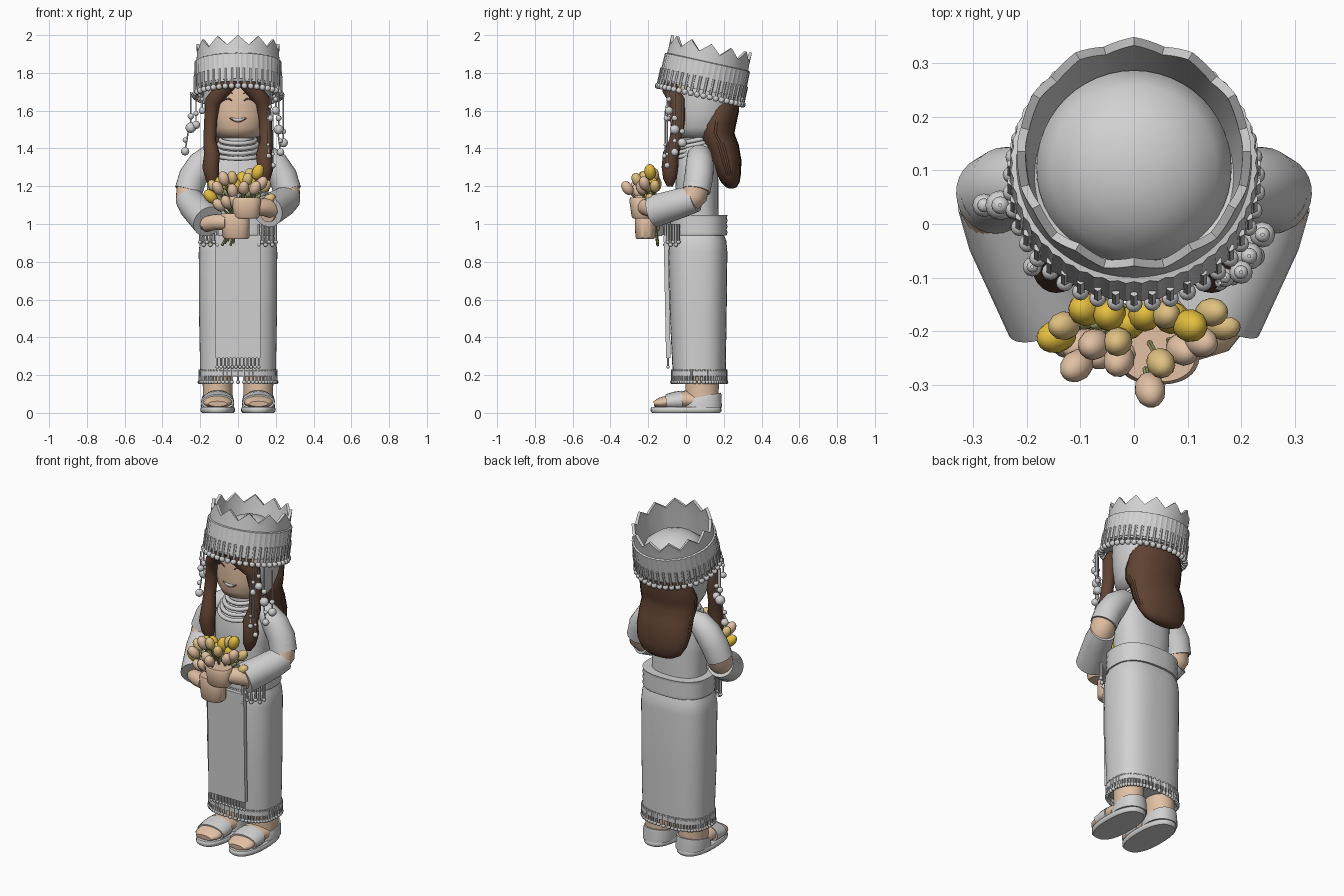
import bpy, bmesh, math
from mathutils import Vector, Matrix

if "Cube" in bpy.data.objects:
    bpy.data.objects.remove(bpy.data.objects["Cube"])

def material(name, c):
    m = bpy.data.materials.new(name)
    m.diffuse_color = (*c, 1)
    m.use_nodes = True
    m.node_tree.nodes["Principled BSDF"].inputs["Base Color"].default_value = m.diffuse_color
    return m

GREY = material("pale grey cloth", (0.64, 0.64, 0.64))
SKIN = material("skin", (0.76, 0.53, 0.37))
HAIR = material("brown hair", (0.115, 0.055, 0.032))
YELLOW = material("yellow petal", (0.78, 0.52, 0.05))
PALE = material("pale yellow petal", (0.74, 0.53, 0.22))
GREEN = material("green stem", (0.28, 0.31, 0.11))
DARK = material("dark line", (0.12, 0.045, 0.03))

def finish(name, bm, *mats, angle=45):
    bmesh.ops.recalc_face_normals(bm, faces=bm.faces)
    me = bpy.data.meshes.new(name)
    bm.to_mesh(me)
    bm.free()
    ob = bpy.data.objects.new(name, me)
    bpy.context.collection.objects.link(ob)
    for m in mats:
        me.materials.append(m)
    bpy.ops.object.select_all(action='DESELECT')
    ob.select_set(True)
    bpy.context.view_layer.objects.active = ob
    bpy.ops.object.shade_smooth_by_angle(angle=math.radians(angle))
    return ob

def skin_rings(bm, rings, caps=True):
    vr = [[bm.verts.new(p) for p in r] for r in rings]
    n = len(vr[0])
    for a, b in zip(vr, vr[1:]):
        for i in range(n):
            bm.faces.new((a[i], a[(i + 1) % n], b[(i + 1) % n], b[i]))
    if caps:
        bm.faces.new(vr[0])
        bm.faces.new(vr[-1])

def sup(a, e):
    c, s = math.cos(a), math.sin(a)
    return math.copysign(abs(c) ** (2 / e), c), math.copysign(abs(s) ** (2 / e), s)

def loft(name, rings, mat, e=2, n=48, ripple=0, bm_only=False):
    """Stacked rings (z, cx, cy, rx, ry); e squares off the cross-section."""
    bm = bmesh.new()
    out = []
    for z, cx, cy, rx, ry in rings:
        r = []
        for i in range(n):
            c, s = sup(2 * math.pi * i / n, e)
            k = 1 + (ripple if i % 2 else 0)
            r.append((cx + rx * c * k, cy + ry * s * k, z))
        out.append(r)
    skin_rings(bm, out)
    return bm if bm_only else finish(name, bm, mat)

def tube(name, pts, mat, n=20):
    """Sweep along points (x, y, z, side radius[, other radius])."""
    P = [Vector(p[:3]) for p in pts]
    d = (P[-1] - P[0]).normalized()
    ref = Vector((0, 1, 0)) if abs(d.z) > 0.7 else Vector((0, 0, 1))
    rings = []
    for i, p in enumerate(pts):
        t = (P[min(i + 1, len(P) - 1)] - P[max(i - 1, 0)]).normalized()
        u = t.cross(ref).normalized()
        v = u.cross(t)
        ra, rb = p[3], p[-1]
        rings.append([P[i] + u * ra * math.cos(a) + v * rb * math.sin(a)
                      for a in (2 * math.pi * k / n for k in range(n))])
    bm = bmesh.new()
    skin_rings(bm, rings)
    return finish(name, bm, mat)

def rod(bm, a, b, r, seg=6):
    a, b = Vector(a), Vector(b)
    q = (b - a).to_track_quat('Z', 'Y').to_matrix().to_4x4()
    bmesh.ops.create_cone(bm, segments=seg, radius1=r, radius2=r, depth=(b - a).length, cap_ends=True,
                          matrix=Matrix.Translation((a + b) / 2) @ q)

def ball(bm, p, r, stretch=None):
    m = Matrix.Translation(p)
    if stretch:
        m = m @ Vector(stretch[0]).to_track_quat('Z', 'Y').to_matrix().to_4x4() @ Matrix.Diagonal((1, 1, stretch[1], 1))
    bmesh.ops.create_uvsphere(bm, u_segments=12, v_segments=8, radius=r, matrix=m)

def fringe(name, pairs, rr, br):
    bm = bmesh.new()
    for a, b in pairs:
        rod(bm, a, b, rr)
        ball(bm, b, br)
    return finish(name, bm, GREY)

# Skirt, hem, sash and bodice
loft("skirt", [(.2, 0, .07, .2, .14), (.5, 0, .065, .206, .15), (.85, 0, .063, .208, .156),
               (.91, 0, .064, .202, .15), (.97, 0, .064, .175, .125)], GREY, 2.7)
loft("skirt_hem", [(.192, 0, .07, .2, .14), (.196, 0, .07, .207, .147), (.222, 0, .07, .207, .147),
                   (.226, 0, .07, .198, .14)], GREY, 2.7)
pairs = []
for i in range(60):
    c, s = sup(2 * math.pi * i / 60, 2.5)
    pairs.append(((.203 * c, .07 + .143 * s, .23), (.203 * c, .07 + .143 * s, .163)))
fringe("skirt_fringe", pairs, .007, .011)
sash = []
for k in range(8):
    b = .005 if k % 2 else 0
    sash.append((.94 + k * .0155, 0, .066, .197 + b, .149 + b))
loft("sash", sash, GREY, 2.5)
loft("bodice", [(.98, 0, .06, .16, .115), (1.08, 0, .06, .155, .112), (1.2, 0, .058, .165, .114),
                (1.32, 0, .06, .168, .108), (1.39, 0, .064, .14, .092), (1.425, 0, .068, .1, .08),
                (1.44, 0, .07, .07, .07)], GREY, 2.4)

# Front panel with its fringe
bm = bmesh.new()
bmesh.ops.create_cube(bm, size=1, matrix=Matrix.Translation((0, -.1, .615)) @ Matrix.Rotation(.02, 4, 'X')
                      @ Matrix.Diagonal((.24, .024, .65, 1)))
finish("front_panel", bm, GREY)
fringe("panel_fringe", [((-.11 + i * .02, -.095, .3), (-.11 + i * .02, -.095, .243)) for i in range(12)], .005, .009)
pairs = []
for s in (-1, 1):
    for i in range(6):
        x, y = s * (.2 - .018 * i), -.04 - .014 * i
        pairs.append(((x, y, 1.0), (x, y, .905 - .015 * (i % 2))))
fringe("sash_tassels", pairs, .007, .011)

# Neck and necklaces
loft("neck", [(1.38, 0, .06, .085, .08), (1.5, 0, .07, .08, .08)], GREY)
for i in range(4):
    bpy.ops.mesh.primitive_torus_add(location=(0, .055 - .008 * i, 1.445 - .025 * i), rotation=(.2, 0, 0),
                                     major_radius=.092 + .009 * i, minor_radius=.012,
                                     major_segments=40, minor_segments=10)
    ob = bpy.context.object
    ob.name = "necklace"
    ob.data.materials.append(GREY)
    bpy.ops.object.shade_smooth()

# Legs and sandals, sleeves and arms, front hair locks
for s, side in ((-1, "left"), (1, "right")):
    x = s * .108
    loft(side + "_leg", [(.03, x, .085, .078, .088), (.1, x, .085, .078, .088), (.24, x, .085, .08, .09)], SKIN)
    tube(side + "_foot", [(x, .12, .055, .075, .03), (x, 0, .07, .078, .05), (x, -.09, .058, .078, .036),
                          (x, -.14, .052, .074, .028), (x, -.17, .048, .05, .014)], SKIN)
    loft(side + "_sole", [(0, x, 0, .083, .18), (.008, x, 0, .091, .187), (.024, x, 0, .091, .187),
                          (.03, x, 0, .086, .182)], GREY, 2.4)
    tube(side + "_toe_strap", [(x, -.02, .062, .086, .056), (x, -.06, .06, .088, .052),
                               (x, -.105, .055, .086, .043)], GREY)
    # Heel strap slopes up towards the back
    bm = loft("", [(.028, x, .085, .087, .105), (.06, x, .085, .086, .103), (.082, x, .088, .081, .098)],
              None, 2.2, bm_only=True)
    for v in bm.verts:
        if v.co.z > .05:
            v.co.z += (v.co.y - .06) * .2
    finish(side + "_heel_strap", bm, GREY)
    d = -.055 if s < 0 else 0
    tube(side + "_sleeve", [(s * .09, .072, 1.37, .05), (s * .14, .072, 1.36, .066), (s * .195, .073, 1.315, .074),
                            (s * .238, .068, 1.25, .076), (s * .262, .055, 1.175, .074)], GREY, 28)
    tube(side + "_arm", [(s * .255, .06, 1.22, .069), (s * .26, .045, 1.15, .069), (s * .25, .01, 1.115, .067),
                         (s * .205, -.08, 1.08 + d / 2, .055), (s * .155, -.18, 1.05 + d, .042)], SKIN, 24)
    tube(side + "_cuff", [(s * .262, .05, 1.135, .071), (s * .237, -.015, 1.115 + d / 3, .078),
                          (s * .157, -.17, 1.068 + d, .086)], GREY, 28)
    tube(side + "_front_hair", [(s * .012, -.1, 1.77, .03), (s * .08, -.082, 1.715, .045), (s * .132, -.045, 1.65, .042),
                                (s * .145, -.04, 1.55, .034), (s * .15, -.055, 1.44, .034), (s * .138, -.08, 1.37, .042),
                                (s * .145, -.085, 1.3, .044), (s * .135, -.085, 1.24, .036),
                                (s * .128, -.085, 1.2, .016)], HAIR)

# Head: skin in front, cloth cap over the top and back
bm = loft("", [(1.455, 0, .08, .09, .09), (1.47, 0, .08, .13, .14), (1.51, 0, .085, .155, .165),
               (1.58, 0, .09, .172, .176), (1.68, 0, .1, .184, .184), (1.76, 0, .105, .182, .182),
               (1.82, 0, .105, .155, .155), (1.86, 0, .105, .1, .1), (1.88, 0, .105, .04, .04)], None, bm_only=True)
for f in bm.faces:
    c = f.calc_center_median()
    f.material_index = 1 if c.y > -.005 or c.z > 1.76 else 0
finish("head", bm, SKIN, GREY, angle=60)

# Face lines: closed smiling eyes, open smile with teeth
def face_line(name, cx, w, z, bend, r, mat, out=0.0):
    pts = []
    for i in range(9):
        t = -1 + i / 4
        px, pz = cx + w * t, z + bend * t * t
        R = .172 + (pz - 1.58) * .12
        cy = .09 + (pz - 1.58) * .1
        pts.append((px, cy - math.sqrt(R * R - px * px) - out, pz, .004, r * (1 - .7 * t * t)))
    tube(name, pts, mat, 8)
for s in (-1, 1):
    face_line("eye_line", s * .055, .024, 1.663, -.012, .005, DARK)
    face_line("eyebrow", s * .055, .026, 1.7, -.01, .004, HAIR)
face_line("mouth", 0, .045, 1.55, .012, .014, DARK)
face_line("teeth", 0, .038, 1.551, .01, .008, GREY, .004)

# Back hair
loft("back_hair", [(1.66, 0, .19, .14, .09), (1.6, 0, .18, .165, .1), (1.53, 0, .16, .172, .105),
                   (1.48, 0, .155, .168, .1), (1.42, 0, .185, .166, .093), (1.34, 0, .207, .168, .085),
                   (1.27, 0, .225, .155, .066), (1.22, 0, .235, .125, .048), (1.195, 0, .24, .08, .028),
                   (1.187, 0, .24, .03, .01)], HAIR, 2, 96, .015)

# Tilted crown with zigzag rim, ribbed band, rods and beads
CROWN = Matrix.Translation((0, .075, 1.68)) @ Matrix.Rotation(math.radians(-12.5), 4, 'X')
N = 96
def crown_ring(r, h, zig=0, ripple=0):
    out = []
    for i in range(N):
        a = 2 * math.pi * i / N
        k = abs((i % 8) - 4) / 4
        rr = r + (ripple if i % 2 else 0)
        out.append(CROWN @ Vector((rr * math.cos(a), rr * math.sin(a), h + zig * k)))
    return out
bm = bmesh.new()
skin_rings(bm, [crown_ring(.17, .03), crown_ring(.226, .03), crown_ring(.223, .12), crown_ring(.218, .215),
                crown_ring(.219, .23, .05), crown_ring(.203, .23, .05), crown_ring(.2, .2),
                crown_ring(.186, .07), crown_ring(.165, .06), crown_ring(.17, .03)], False)
finish("crown", bm, GREY, angle=30)
bm = bmesh.new()
skin_rings(bm, [crown_ring(.22, .04), crown_ring(.23, .04, 0, .004), crown_ring(.227, .18, 0, .004),
                crown_ring(.215, .185)], False)
finish("crown_band", bm, GREY, angle=30)
pairs = []
for i in range(42):
    a = 2 * math.pi * i / 42 - math.pi / 2
    r = .23
    pairs.append((CROWN @ Vector((r * math.cos(a), r * math.sin(a), .1)),
                  CROWN @ Vector((r * math.cos(a), r * math.sin(a), .002))))
fringe("crown_fringe", pairs, .008, .016)

# Hanging bead strings beside the face
bm = bmesh.new()
for x, y, z0, z1, r in ((-.222, .03, 1.7, 1.525, .022), (-.25, .035, 1.7, 1.51, .028), (-.28, .035, 1.51, 1.385, .022),
                        (.2, -.09, 1.7, 1.6, .022), (.17, -.1, 1.7, 1.56, .018), (.215, -.06, 1.7, 1.5, .026),
                        (.24, -.02, 1.68, 1.43, .024), (.16, -.11, 1.6, 1.36, .015), (.185, -.1, 1.6, 1.31, .015),
                        (.225, -.06, 1.5, 1.38, .02), (-.19, -.08, 1.7, 1.6, .018)):
    rod(bm, (x * .93 if z0 < 1.6 else x, y, z0), (x, y, z1), .004)
    ball(bm, (x, y, z1), r)
    ball(bm, (x, y, z1 + .06), r * .6)
finish("bead_strings", bm, GREY)

# Hands wrapped round the flowers
loft("lower_hand", [(.92, -.01, -.215, .06, .045), (.93, -.01, -.215, .07, .053), (1.03, -.018, -.215, .078, .056),
                    (1.055, -.02, -.215, .07, .05)], SKIN, 2.4)
loft("upper_hand", [(1.03, .045, -.235, .06, .045), (1.04, .045, -.235, .068, .053), (1.125, .045, -.24, .078, .06),
                    (1.14, .045, -.24, .07, .055)], SKIN, 2.4)
tube("left_thumb", [(-.17, -.17, 1.0, .04), (-.12, -.21, 1.01, .042), (-.06, -.23, 1.01, .04)], SKIN)
tube("right_palm", [(.185, -.16, 1.07, .042), (.15, -.195, 1.09, .05), (.09, -.22, 1.09, .042)], SKIN)

# Tulip bouquet: stems and buds leaning outward from one grip
root = Vector((0, -.17, 1.0))
groups = {
    "yellow_tulips": (YELLOW, .031, ((-.145, -.21, 1.145), (.105, -.19, 1.275), (-.045, -.17, 1.225), (.02, -.17, 1.235),
                                     (-.09, -.16, 1.21), (.07, -.175, 1.205), (-.01, -.185, 1.2))),
    "pale_tulips": (PALE, .027, ((-.13, -.19, 1.2), (.05, -.26, 1.235), (.145, -.165, 1.2), (.06, -.17, 1.26),
                                 (.165, -.19, 1.13), (-.03, -.22, 1.245))),
    "pink_tulips": (SKIN, .029, ((-.107, -.265, 1.19), (-.028, -.255, 1.175), (.03, -.31, 1.19), (.09, -.235, 1.19),
                                 (-.075, -.225, 1.24), (.125, -.22, 1.215), (-.06, -.24, 1.115), (-.1, -.225, 1.1),
                                 (-.02, -.24, 1.12)))}
stems = bmesh.new()
for name, (mat, r, spots) in groups.items():
    bm = bmesh.new()
    for p in spots:
        d = (Vector(p) - root).normalized()
        ball(bm, p, r, (d, 1.4))
        rod(stems, root, p, .006)
    finish(name, bm, mat)
for i in range(5):
    rod(stems, (-.085 + .015 * i, -.15, .885 + .012 * (i % 3)), root + Vector((0, 0, .05)), .007)
for i in range(8):
    a = math.pi * (i / 7)
    ball(stems, (.1 * math.cos(a), -.185, 1.14 + .03 * math.sin(a)), .012,
         ((math.cos(a), -.2, .8), 2.4))
finish("stems_and_leaves", stems, GREEN)
